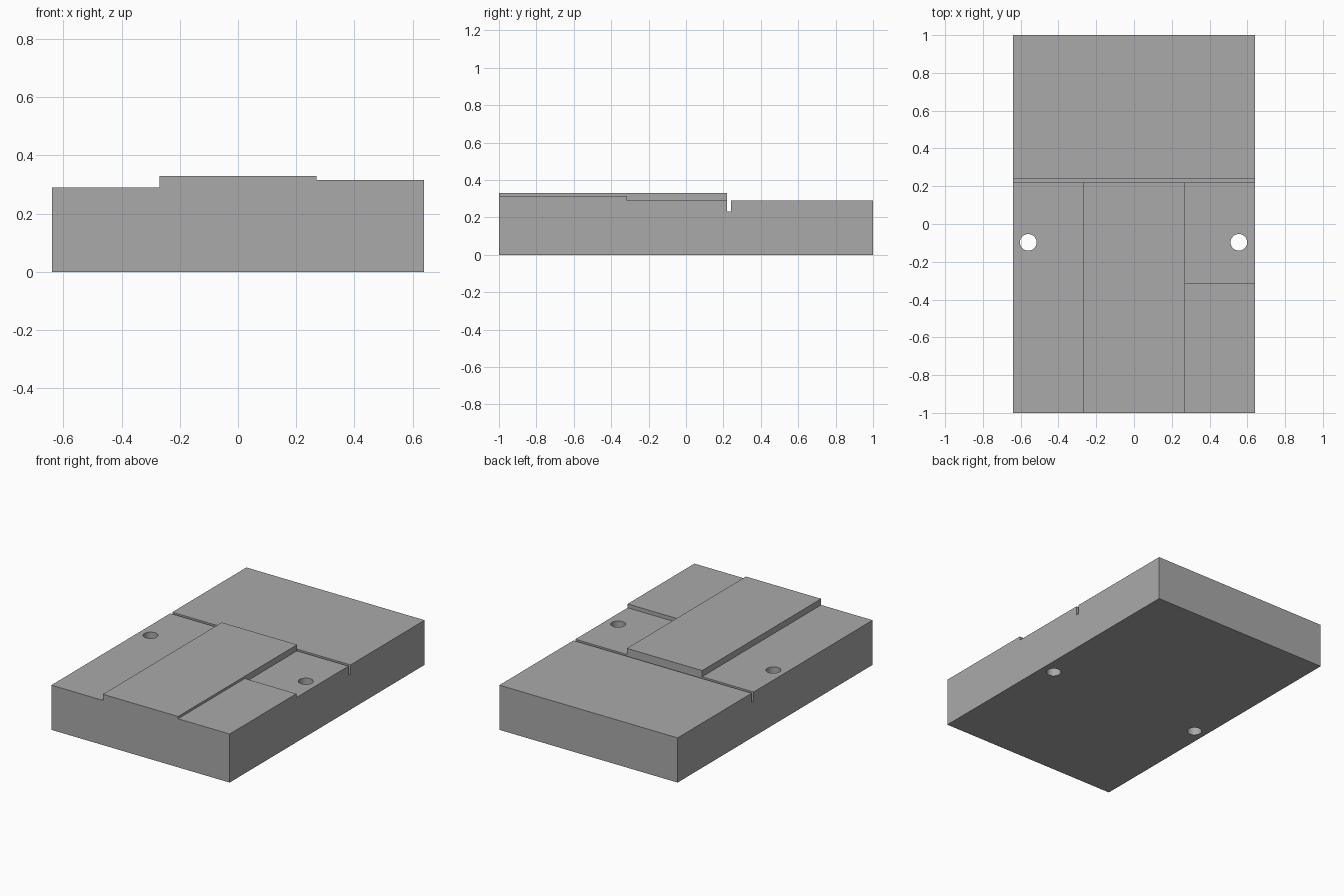
import bpy
import bmesh
from mathutils import Matrix, Vector

if "Cube" in bpy.data.objects:
    bpy.data.objects.remove(bpy.data.objects["Cube"])

# Overall sizes
HALF_W, HALF_L = 0.64, 1.0
LOW, MID, HIGH = 0.29, 0.315, 0.33
PAD_X, STEP_Y = 0.27, -0.315
GROOVE_FRONT, GROOVE_BACK, GROOVE_Z = 0.22, 0.24, 0.23

grey = bpy.data.materials.new("plain grey")
grey.use_nodes = True
colour = (0.4, 0.4, 0.4, 1)
grey.diffuse_color = colour
grey.node_tree.nodes["Principled BSDF"].inputs["Base Color"].default_value = colour


def add_object(name, bm):
    bmesh.ops.recalc_face_normals(bm, faces=bm.faces)
    mesh = bpy.data.meshes.new(name)
    bm.to_mesh(mesh)
    bm.free()
    mesh.materials.append(grey)
    obj = bpy.data.objects.new(name, mesh)
    bpy.context.collection.objects.link(obj)
    return obj


def box(name, low, high):
    low, high = Vector(low), Vector(high)
    bm = bmesh.new()
    bmesh.ops.create_cube(bm, size=1, matrix=Matrix.Translation((low + high) / 2)
                          @ Matrix.Diagonal((*(high - low), 1)))
    return add_object(name, bm)


def cylinder(name, x, y, radius):
    bm = bmesh.new()
    bmesh.ops.create_cone(bm, cap_ends=True, segments=48, radius1=radius, radius2=radius,
                          depth=2, matrix=Matrix.Translation((x, y, 0)))
    return add_object(name, bm)


# Block: side profile with the cross groove, extruded across the width
profile = [(-HALF_L, 0), (HALF_L, 0), (HALF_L, LOW), (GROOVE_BACK, LOW),
           (GROOVE_BACK, GROOVE_Z), (GROOVE_FRONT, GROOVE_Z),
           (GROOVE_FRONT, HIGH), (-HALF_L, HIGH)]
bm = bmesh.new()
face = bm.faces.new([bm.verts.new((-HALF_W, y, z)) for y, z in profile])
side = bmesh.ops.extrude_face_region(bm, geom=[face])
bmesh.ops.translate(bm, vec=(2 * HALF_W, 0, 0),
                    verts=[v for v in side["geom"] if isinstance(v, bmesh.types.BMVert)])
block = add_object("stepped_block", bm)

# Cutters: low shelf, middle shelf, pocket behind it, and two through holes
end_y = (GROOVE_FRONT + GROOVE_BACK) / 2
cutters = [
    box("right_shelf_cutter", (-1, -2, LOW), (-PAD_X, end_y, 1)),
    box("left_shelf_cutter", (PAD_X, -2, MID), (1, end_y, 1)),
    box("left_pocket_cutter", (PAD_X, STEP_Y, LOW), (1, end_y, 1)),
    cylinder("right_hole_cutter", -0.56, -0.097, 0.044),
    cylinder("left_hole_cutter", 0.555, -0.097, 0.044),
]
for cutter in cutters:
    cutter.hide_render = True
    cutter.hide_set(True)
    cut = block.modifiers.new(cutter.name, 'BOOLEAN')
    cut.operation = 'DIFFERENCE'
    cut.solver = 'EXACT'
    cut.object = cutter

# Apply the cuts and remove the cutters
bpy.context.view_layer.objects.active = block
block.select_set(True)
for name in [m.name for m in block.modifiers]:
    bpy.ops.object.modifier_apply(modifier=name)
for cutter in cutters:
    bpy.data.objects.remove(cutter)
bpy.ops.object.shade_smooth_by_angle()
